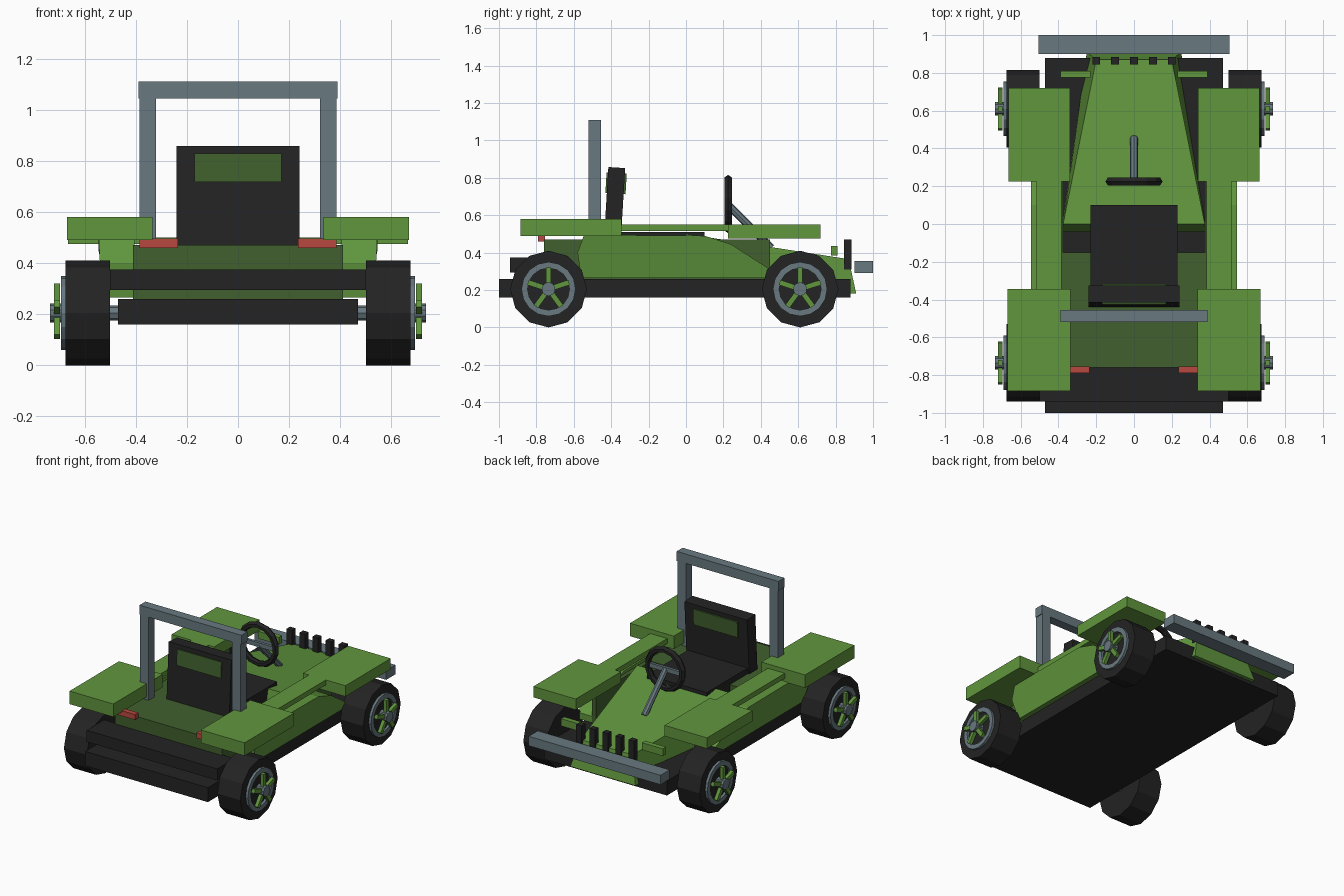
import bpy, bmesh, math
from mathutils import Matrix, Vector

if "Cube" in bpy.data.objects:
    bpy.data.objects.remove(bpy.data.objects["Cube"])


def mat(name, rgb):
    m = bpy.data.materials.new(name)
    m.diffuse_color = (*rgb, 1)
    m.use_nodes = True
    m.node_tree.nodes["Principled BSDF"].inputs["Base Color"].default_value = m.diffuse_color
    return m


GREEN = mat("leaf green", (0.118, 0.305, 0.047))
DARK = mat("dark green", (0.052, 0.118, 0.027))
BLACK = mat("near black", (0.017, 0.017, 0.017))
GREY = mat("steel grey", (0.138, 0.190, 0.215))
RED = mat("lamp red", (0.48, 0.065, 0.05))


def finish(bm, name, material):
    bmesh.ops.recalc_face_normals(bm, faces=bm.faces)
    me = bpy.data.meshes.new(name)
    bm.to_mesh(me)
    bm.free()
    ob = bpy.data.objects.new(name, me)
    me.materials.append(material)
    bpy.context.collection.objects.link(ob)
    return ob


def box(name, material, x, y, z, tilt=0):
    """Box from (min, max) ranges, optionally tilted about x."""
    bm = bmesh.new()
    bmesh.ops.create_cube(bm, size=1)
    size = [b - a for a, b in (x, y, z)]
    mid = Vector([(a + b) / 2 for a, b in (x, y, z)])
    bmesh.ops.scale(bm, vec=size, verts=bm.verts)
    bmesh.ops.transform(bm, verts=bm.verts,
                        matrix=Matrix.Translation(mid) @ Matrix.Rotation(tilt, 4, 'X'))
    return finish(bm, name, material)


def pair(name, material, x, y, z):
    """Box on the right, mirrored copy on the left."""
    box(name + "_right", material, x, y, z)
    box(name + "_left", material, (-x[1], -x[0]), y, z)


def loft(name, material, rings):
    """Solid skin through point rings of equal length, capped at both ends."""
    bm = bmesh.new()
    vs = [[bm.verts.new(p) for p in r] for r in rings]
    n = len(vs[0])
    for a, b in zip(vs, vs[1:]):
        for i in range(n):
            j = (i + 1) % n
            bm.faces.new((a[i], a[j], b[j], b[i]))
    bm.faces.new(vs[0])
    bm.faces.new(vs[-1])
    return finish(bm, name, material)


def lathe(name, material, profile, centre, sides, axis='X'):
    """Closed (radius, offset) profile spun round the x or y axis."""
    bm = bmesh.new()
    rings = []
    for k in range(sides):
        a = 2 * math.pi * k / sides
        ring = []
        for r, o in profile:
            c, s = r * math.cos(a), r * math.sin(a)
            p = (o, s, c) if axis == 'X' else (s, o, c)
            ring.append(bm.verts.new(Vector(p) + Vector(centre)))
        rings.append(ring)
    n = len(profile)
    for k in range(sides):
        a, b = rings[k], rings[(k + 1) % sides]
        for i in range(n):
            j = (i + 1) % n
            bm.faces.new((a[i], a[j], b[j], b[i]))
    bmesh.ops.remove_doubles(bm, verts=bm.verts, dist=1e-5)
    return finish(bm, name, material)


def rod(name, material, p, q, r, sides=8):
    p, q = Vector(p), Vector(q)
    bm = bmesh.new()
    bmesh.ops.create_cone(bm, cap_ends=True, segments=sides, radius1=r, radius2=r,
                          depth=(q - p).length)
    rot = (q - p).to_track_quat('Z', 'Y').to_matrix().to_4x4()
    bmesh.ops.transform(bm, verts=bm.verts, matrix=Matrix.Translation((p + q) / 2) @ rot)
    return finish(bm, name, material)


# chassis slab and bumpers
box("chassis", BLACK, (-0.47, 0.47), (-1.0, 0.88), (0.16, 0.26))
box("tail_bumper", BLACK, (-0.5, 0.5), (-0.94, -0.75), (0.295, 0.375))
box("nose_bumper", GREY, (-0.505, 0.505), (0.9, 1.0), (0.29, 0.355))

# tub: rear deck, thin side walls, dark footwell
box("rear_deck", DARK, (-0.41, 0.41), (-0.76, -0.15), (0.26, 0.47))
pair("tub_wall", DARK, (0.375, 0.405), (-0.15, 0.45), (0.26, 0.47))
box("footwell", BLACK, (-0.375, 0.375), (-0.15, -0.04), (0.26, 0.4))

# hood with sloping nose
loft("hood", GREEN, [
    [(-0.385, -0.05, 0.26), (0.385, -0.05, 0.26), (0.375, 0.0, 0.5), (-0.375, 0.0, 0.5)],
    [(-0.25, 0.91, 0.18), (0.25, 0.91, 0.18), (0.2, 0.87, 0.365), (-0.2, 0.87, 0.365)]])

# side pods, rails, fenders, lamps
side = [(-0.56, 0.265), (-0.58, 0.4), (-0.545, 0.495), (0.1, 0.49),
        (0.24, 0.445), (0.45, 0.31), (0.45, 0.265)]
for s, tag in ((1, "right"), (-1, "left")):
    inner = [(s * 0.405, y, z) for y, z in side]
    outer = [(s * (0.5 + 0.045 * min(1, (z - 0.265) / 0.15)), y, z) for y, z in side]
    loft("side_pod_" + tag, GREEN, [inner, outer])
pair("side_rail", GREEN, (0.385, 0.515), (-0.36, 0.24), (0.515, 0.55))
pair("rear_fender", GREEN, (0.335, 0.67), (-0.885, -0.345), (0.49, 0.58))
pair("nose_fender", GREEN, (0.34, 0.665), (0.225, 0.72), (0.475, 0.55))
pair("headlight", GREEN, (0.23, 0.39), (0.775, 0.81), (0.385, 0.435))
pair("tail_light", RED, (0.235, 0.385), (-0.79, -0.755), (0.46, 0.497))

# grille bars
for i in range(-2, 3):
    box("grille_bar", BLACK, (i * 0.1 - 0.021, i * 0.1 + 0.021), (0.845, 0.885), (0.31, 0.47))

# roll bar
pair("roll_bar_post", GREY, (0.32, 0.385), (-0.52, -0.455), (0.46, 1.05))
box("roll_bar_top", GREY, (-0.39, 0.39), (-0.52, -0.455), (1.045, 1.11))

# seat with coloured pads on both faces of the backrest
box("seat_cushion", BLACK, (-0.23, 0.23), (-0.4, 0.1), (0.4, 0.51))
box("seat_back", BLACK, (-0.24, 0.24), (-0.427, -0.337), (0.46, 0.855), -0.06)
box("seat_pad", DARK, (-0.17, 0.17), (-0.428, -0.32), (0.715, 0.825), -0.06)

# steering wheel and column
lathe("steering_wheel", BLACK,
      [(0.155, 0.225), (0.142, 0.246), (0.122, 0.246), (0.115, 0.225),
       (0.122, 0.205), (0.142, 0.205)], (0, 0, 0.66), 14, 'Y')
box("steering_crossbar", GREY, (-0.12, 0.12), (0.215, 0.235), (0.645, 0.675))
rod("steering_column", GREY, (0, 0.22, 0.66), (0, 0.455, 0.425), 0.021)

# axles and wheels
R = 0.205
for y in (-0.735, 0.61):
    rod("axle", GREY, (-0.67, y, R), (0.67, y, R), 0.03)
    for s in (1, -1):
        c = (0, y, R)
        lathe("tire", BLACK, [(0, s * 0.5), (R, s * 0.5), (R, s * 0.675), (0, s * 0.675)], c, 12)
        lathe("rim", GREY, [(0.145, s * 0.67), (0.145, s * 0.692),
                            (0.112, s * 0.692), (0.112, s * 0.67)], c, 16)
        rod("hub", GREY, (s * 0.67, y, R), (s * 0.735, y, R), 0.037, 10)
        for k in range(5):
            a = 2 * math.pi * k / 5
            ob = box("spoke", GREEN, (s * 0.708 - 0.012, s * 0.708 + 0.012),
                     (-0.014, 0.014), (0.025, 0.115))
            ob.data.transform(Matrix.Translation(c) @ Matrix.Rotation(a, 4, 'X'))
